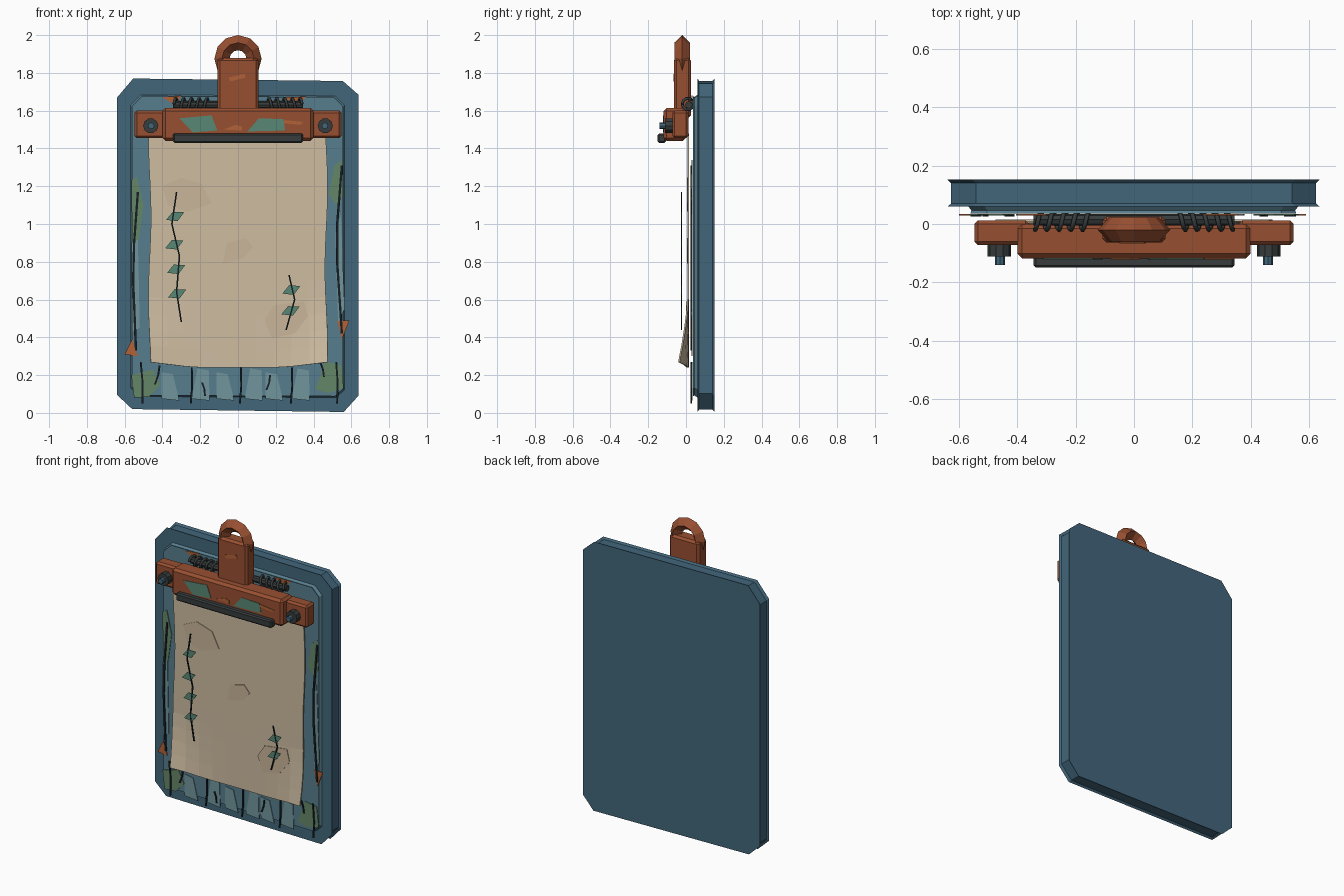
import bpy, bmesh, math
from mathutils import Vector

if "Cube" in bpy.data.objects:
    bpy.data.objects.remove(bpy.data.objects["Cube"])


def material(name, rgb):
    m = bpy.data.materials.new(name)
    m.diffuse_color = [(c / 255) ** 2.2 for c in rgb] + [1]
    m.use_nodes = True
    m.node_tree.nodes["Principled BSDF"].inputs["Base Color"].default_value = m.diffuse_color
    return m


BLUE = material("blue_paint", (68, 102, 122))
PANEL = material("worn_blue", (88, 125, 141))
RUST = material("rust", (150, 80, 52))
ORANGE = material("bright_rust", (176, 98, 58))
DARK = material("dark_iron", (58, 62, 62))
CRACK = material("crack", (28, 36, 40))
PAPER = material("paper", (205, 187, 160))
STAIN = material("stain", (200, 180, 152))
GREEN = material("moss", (100, 134, 104))
TEAL = material("verdigris", (88, 134, 116))
PALE = material("pale_chip", (112, 148, 156))


def finish(bm, name, mat):
    bmesh.ops.recalc_face_normals(bm, faces=bm.faces)
    me = bpy.data.meshes.new(name)
    bm.to_mesh(me)
    bm.free()
    me.materials.append(mat)
    ob = bpy.data.objects.new(name, me)
    bpy.context.collection.objects.link(ob)
    return ob


def loft(name, rings, mat):
    """Closed solid through equal-length rings of points."""
    bm = bmesh.new()
    vs = [[bm.verts.new(p) for p in r] for r in rings]
    n = len(vs[0])
    for a, b in zip(vs, vs[1:]):
        for i in range(n):
            bm.faces.new((a[i], a[(i + 1) % n], b[(i + 1) % n], b[i]))
    bm.faces.new(vs[0])
    bm.faces.new(vs[-1])
    return finish(bm, name, mat)


def box(name, x, y, z, mat, bevel=0.01):
    bm = bmesh.new()
    bmesh.ops.create_cube(bm, size=1)
    for v in bm.verts:
        v.co = [(a + b) / 2 + c * (b - a) for (a, b), c in zip((x, y, z), v.co)]
    bmesh.ops.bevel(bm, geom=bm.edges[:], offset=bevel, segments=1, affect='EDGES')
    return finish(bm, name, mat)


def cylinder(name, start, end, r, sides, mat):
    s, e = Vector(start), Vector(end)
    q = (e - s).to_track_quat('Z', 'Y')
    circ = [q @ Vector((r * math.cos(t), r * math.sin(t), 0))
            for t in [math.tau * i / sides for i in range(sides)]]
    return loft(name, [[p + c for c in circ] for p in (s, e)], mat)


def patch(name, pts, y, mat, t=0.004):
    return loft(name, [[(x, yy, z) for x, z in pts] for yy in (y, y + t)], mat)


def stroke(name, pts, y, w=0.005, mat=CRACK):
    side = [(x - w, z) for x, z in pts] + [(x + w, z) for x, z in reversed(pts)]
    return patch(name, side, y, mat, 0.006)


# Backing board with a pinched edge, and the raised front panel
def slab(name, outline, steps, mat):
    cz = 0.885
    rings = [[(x - math.copysign(d, x), y, z - math.copysign(d, z - cz))
              for x, z in outline] for y, d in steps]
    loft(name, rings, mat)


slab("backing_board", [(-.64, .095), (-.56, .02), (.56, .005), (.637, .09), (.637, 1.685),
                       (.555, 1.757), (-.555, 1.77), (-.64, 1.67)],
     [(.06, 0), (.07, .012), (.14, .012), (.152, 0)], BLUE)
slab("front_panel", [(-.57, .13), (-.52, .085), (.52, .08), (.565, .12), (.565, 1.63),
                     (.515, 1.68), (-.515, 1.685), (-.57, 1.63)],
     [(.036, .008), (.046, .012), (.062, 0)], PANEL)

# Paper sheet, wavy at the edges with curled lower corners
bm = bmesh.new()
NX, NZ = 10, 14
grid = []
for j in range(NZ + 1):
    v = j / NZ
    row = []
    for i in range(NX + 1):
        u = 2 * i / NX - 1
        z0 = 0.24 + 0.028 * max(0, abs(u) - 0.5) * 2
        x = u * (0.468 + 0.007 * math.sin(v * 9 + u))
        y = 0.012 - 0.05 * max(0, 1 - v / .3) ** 1.5 * abs(u) ** 3
        row.append(bm.verts.new((x, y, z0 + v * (1.48 - z0))))
    grid.append(row)
for j in range(NZ):
    for i in range(NX):
        bm.faces.new((grid[j][i], grid[j][i + 1], grid[j + 1][i + 1], grid[j + 1][i]))
sheet = finish(bm, "paper_sheet", PAPER)
sol = sheet.modifiers.new("thickness", 'SOLIDIFY')
sol.thickness = 0.008
sol.offset = 0

# Stains on the paper
patch("stain_top", [(-.4, 1.2), (-.3, 1.245), (-.19, 1.21), (-.14, 1.11), (-.27, 1.065), (-.37, 1.1)], .004, STAIN)
patch("stain_middle", [(-.08, .79), (-.06, .9), (.04, .925), (.08, .88), (.03, .82)], .004, STAIN)
patch("stain_low", [(.14, .49), (.19, .57), (.35, .59), (.37, .51), (.3, .42), (.18, .395)], .001, STAIN)

# Sprigs drawn in front of the paper
stroke("left_sprig", [(-.325, 1.17), (-.35, 1.0), (-.31, .83), (-.325, .64), (-.3, .48)], -.027, .004)
stroke("right_sprig", [(.27, .73), (.3, .6), (.255, .44)], -.027, .004)
for x, z in [(-.33, 1.04), (-.335, .89), (-.325, .76), (-.32, .63), (.285, .65), (.28, .54)]:
    patch("sprig_leaf", [(x - .05, z - .018), (x - .015, z + .025), (x + .045, z + .022), (x + .01, z - .025)],
          -.026, TEAL)

# Moss, chips, rust and cracks around the panel border
Y = .03
for name, mat, pts in [
    ("moss_left", GREEN, [(-.565, 1.23), (-.535, 1.25), (-.5, 1.1), (-.525, .92), (-.56, .9)]),
    ("moss_right", GREEN, [(.48, 1.16), (.51, 1.31), (.55, 1.34), (.555, 1.15), (.52, 1.1)]),
    ("moss_low_left", GREEN, [(-.565, .2), (-.45, .23), (-.41, .15), (-.47, .085), (-.55, .08)]),
    ("moss_low_right", GREEN, [(.41, .125), (.46, .27), (.545, .255), (.56, .13), (.48, .105)]),
    ("chip_left", PALE, [(-.565, .9), (-.53, .92), (-.52, .45), (-.56, .43)]),
    ("chip_right", PALE, [(.515, .95), (.545, 1.05), (.565, .55), (.53, .48)]),
    ("rust_low_left", ORANGE, [(-.6, .31), (-.56, .39), (-.53, .3)]),
    ("rust_low_right", ORANGE, [(.525, .49), (.59, .49), (.55, .39)]),
    ("rust_top_left", ORANGE, [(-.4, 1.67), (-.3, 1.68), (-.33, 1.63)]),
    ("rust_top_right", ORANGE, [(.24, 1.67), (.36, 1.675), (.32, 1.63)]),
]:
    patch(name, pts, Y, mat)
for i, x in enumerate((-.36, -.2, -.07, .08, .19, .33)):
    h = .215 + .02 * (i % 2)
    s = 1 if i % 2 else -1
    patch("bottom_chip", [(x - .045, .075), (x - .03 + .015 * s, h), (x + .03 + .015 * s, h - .01), (x + .05, .065)],
          Y, PALE)
stroke("crack_left", [(-.53, 1.17), (-.55, .9), (-.555, .7), (-.54, .33)], Y - .005, .006)
stroke("crack_right", [(.55, 1.31), (.525, 1.0), (.525, .8), (.55, .42)], Y - .005, .006)
for x0, z0, x1, z1 in [(-.515, .27, -.505, .05), (-.415, .25, -.44, .15), (-.245, .24, -.25, .05),
                       (-.19, .16, -.175, .09), (.015, .24, .01, .05), (.17, .2, .15, .12),
                       (.285, .24, .28, .05), (.435, .27, .455, .19), (.52, .27, .525, .05)]:
    stroke("bottom_crack", [(x0, z0), ((x0 + x1) / 2 + .005, (z0 + z1) / 2), (x1, z1)], Y - .005)

# Clip: bar, end blocks, gripping lip and bolts
box("clip_bar", (-.4, .4), (-.118, .0), (1.44, 1.615), RUST, .016)
box("grip_lip", (-.345, .345), (-.15, -.105), (1.43, 1.48), DARK, .008)
for s in (-1, 1):
    box("clip_end", sorted((s * .36, s * .548)), (-.072, .012), (1.455, 1.6), RUST, .012)
    cylinder("bolt_nut", (s * .462, -.112, 1.52), (s * .462, -.065, 1.52), .04, 10, DARK)
    cylinder("bolt_stud", (s * .46, -.14, 1.52), (s * .46, -.1, 1.52), .017, 8, BLUE)

# Lever plate and the hanging ring on top
box("lever_plate", (-.108, .108), (-.064, .026), (1.56, 1.88), RUST, .014)
bm = bmesh.new()
ring = []
for i in range(12):
    a = math.tau * i / 12
    ring.append([bm.verts.new(((.085 + dr) * math.cos(a), -.02 + dy, 1.875 + (.085 + dr) * math.sin(a)))
                 for dr, dy in ((.04, 0), (0, .042), (-.04, 0), (0, -.042))])
for i in range(12):
    for k in range(4):
        a, b = ring[i], ring[(i + 1) % 12]
        bm.faces.new((a[k], a[(k + 1) % 4], b[(k + 1) % 4], b[k]))
finish(bm, "hanging_ring", RUST)

# Worn paint on the clip
patch("bar_paint_left", [(-.31, 1.56), (-.14, 1.575), (-.11, 1.495), (-.24, 1.485)], -.121, TEAL)
patch("bar_paint_right", [(.05, 1.49), (.11, 1.56), (.24, 1.555), (.25, 1.495)], -.121, TEAL)
patch("bar_scratch_left", [(-.08, 1.5), (-.01, 1.525), (.02, 1.515), (.02, 1.495)], -.121, ORANGE)
patch("bar_scratch_right", [(.22, 1.535), (.25, 1.55), (.345, 1.54), (.33, 1.525)], -.121, ORANGE)
patch("lever_scratch", [(-.05, 1.775), (.035, 1.795), (.04, 1.775), (-.04, 1.755)], -.067, ORANGE)

# Spring rod and the two coil springs
cylinder("spring_rod", (-.345, .015, 1.63), (.345, .015, 1.63), .02, 8, DARK)
for s in (-1, 1):
    turns, steps = 4.5, 10
    cu = bpy.data.curves.new("coil_spring", 'CURVE')
    cu.dimensions = '3D'
    cu.bevel_depth = .008
    cu.bevel_resolution = 1
    cu.use_fill_caps = True
    n = int(turns * steps)
    sp = cu.splines.new('POLY')
    sp.points.add(n)
    for i, p in enumerate(sp.points):
        a = math.tau * i / steps
        p.co = (s * (.155 + .185 * i / n), .01 + .03 * math.cos(a), 1.635 + .03 * math.sin(a), 1)
    cu.materials.append(DARK)
    bpy.context.collection.objects.link(bpy.data.objects.new("coil_spring", cu))
